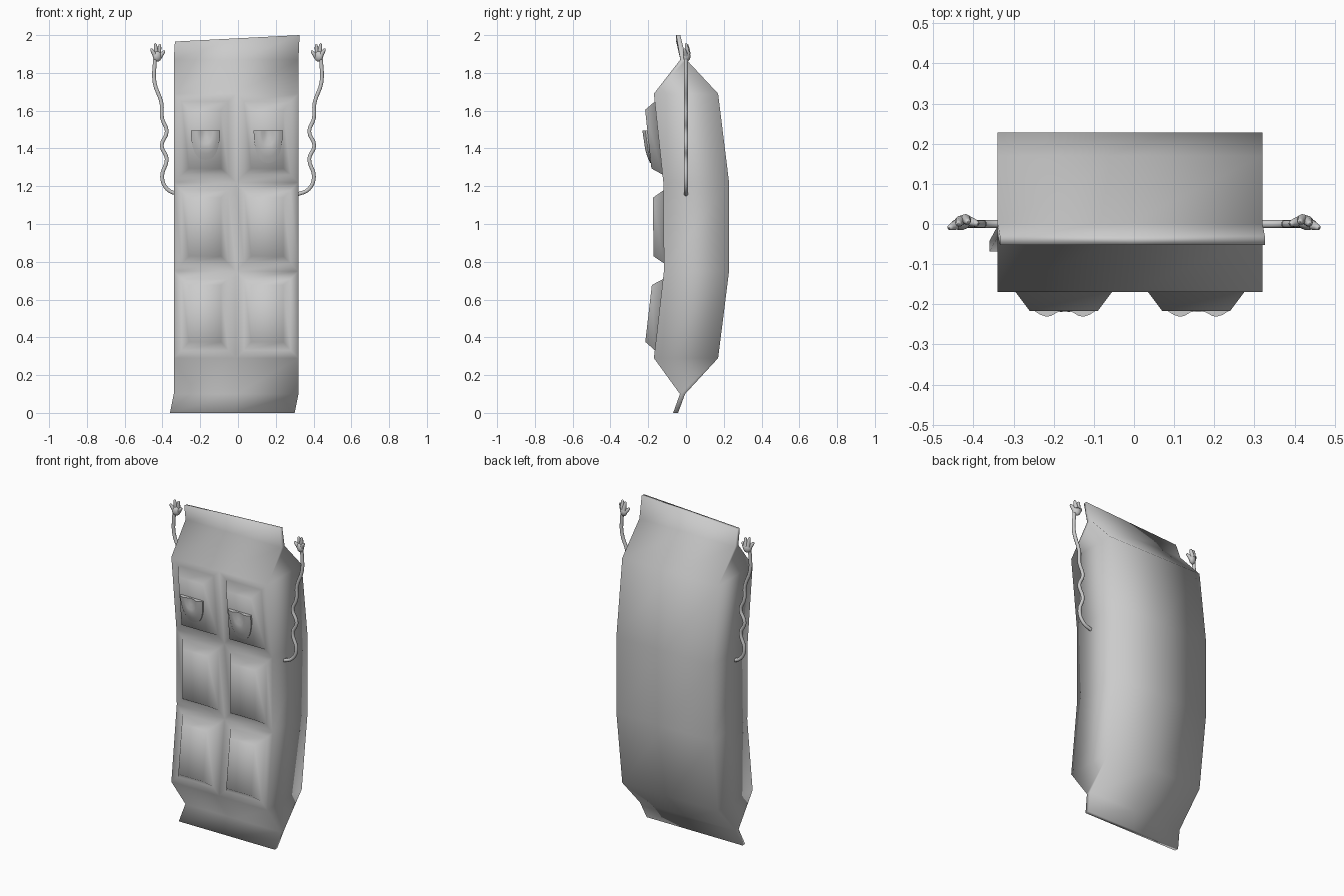
import bpy, bmesh, math
from mathutils import Vector

if "Cube" in bpy.data.objects:
    bpy.data.objects.remove(bpy.data.objects["Cube"])


def finish(name, bm):
    bmesh.ops.recalc_face_normals(bm, faces=bm.faces[:])
    me = bpy.data.meshes.new(name)
    bm.to_mesh(me)
    bm.free()
    ob = bpy.data.objects.new(name, me)
    bpy.context.collection.objects.link(ob)
    for p in me.polygons:
        p.use_smooth = True
    return ob


def tube(name, pts, radii, bevel=3, steps=4):
    """Round tapered tube through the points, as a mesh."""
    cu = bpy.data.curves.new(name, 'CURVE')
    cu.dimensions = '3D'
    cu.bevel_depth = 1.0
    cu.bevel_resolution = bevel
    cu.resolution_u = steps
    cu.use_fill_caps = True
    sp = cu.splines.new('BEZIER')
    sp.bezier_points.add(len(pts) - 1)
    for bp, p, r in zip(sp.bezier_points, pts, radii):
        bp.co = p
        bp.radius = r
        bp.handle_left_type = bp.handle_right_type = 'AUTO'
    ob = bpy.data.objects.new(name, cu)
    bpy.context.collection.objects.link(ob)
    bpy.ops.object.select_all(action='DESELECT')
    ob.select_set(True)
    bpy.context.view_layer.objects.active = ob
    bpy.ops.object.convert(target='MESH')
    bpy.ops.object.shade_smooth_by_angle(angle=math.radians(60))


# Wrapper body: levels of (z, front y, back y, sideways shift, z tilt)
levels = [
    (0.00, -0.068, -0.042, -0.02, 0),
    (0.10, -0.032, -0.005, 0, 0),
    (0.29, -0.17, 0.17, 0, 0),
    (0.75, -0.117, 0.228, 0, 0),
    (1.22, -0.12, 0.228, 0, 0),
    (1.69, -0.17, 0.17, 0, 0),
    (1.87, -0.03, 0.002, 0, 0),
    (1.983, -0.052, -0.03, 0.006, 0.017),
]
bm = bmesh.new()
rings = []
for z, yf, yb, dx, tilt in levels:
    ring = []
    for y, cols in ((yf, (-1, 0, 1)), (yb, (1, 0, -1))):
        for c in cols:
            ring.append(bm.verts.new((-0.01 + 0.33 * c + dx, y, z + tilt * c)))
    rings.append(ring)
tiles = []
for i in range(len(rings) - 1):
    a, b = rings[i], rings[i + 1]
    for j in range(6):
        k = (j + 1) % 6
        f = bm.faces.new((a[j], a[k], b[k], b[j]))
        if j < 2 and 2 <= i <= 4:
            tiles.append(f)
bm.faces.new(rings[0][::-1])
bm.faces.new(rings[-1])
bm.normal_update()
# Raised tiles on the front
bmesh.ops.inset_individual(bm, faces=tiles, thickness=0.042, use_even_offset=True)
bm.normal_update()
bmesh.ops.inset_individual(bm, faces=tiles, thickness=0.038, depth=0.055, use_even_offset=True)
finish("wrapper_body", bm)


# Half-round eyes with a dished centre
def eye(name, cx, half, drop):
    bm = bmesh.new()
    bumps = [(0, 0.0), (0.25, 0.004), (0.45, 0.013), (0.6, 0.015), (0.8, 0.01), (1.0, 0.0)]
    n = 20
    rows = []
    for r, h in bumps:
        row = []
        for i in range(n + 1):
            t = math.pi * i / n
            c, s = math.cos(t), max(math.sin(t), 0)
            x = r * half * math.copysign(abs(c) ** 0.8, c)
            z = -r * drop * s ** 0.9
            row.append(bm.verts.new((cx + x, -0.216 - h - 0.15 * z, 1.495 + z)))
        rows.append(row)
    for a, b in zip(rows, rows[1:]):
        for i in range(n):
            bm.faces.new((a[i], b[i], b[i + 1], a[i + 1]))
    bmesh.ops.remove_doubles(bm, verts=bm.verts[:], dist=0.0004)
    edges = [e for e in bm.edges if e.is_boundary]
    ret = bmesh.ops.extrude_edge_only(bm, edges=edges)
    for v in ret['geom']:
        if isinstance(v, bmesh.types.BMVert):
            v.co.y = -0.195 - 0.1 * (v.co.z - 1.495)
    ob = finish(name, bm)
    bpy.context.view_layer.objects.active = ob
    bpy.ops.object.select_all(action='DESELECT')
    ob.select_set(True)
    bpy.ops.object.shade_smooth_by_angle(angle=math.radians(45))


eye("eye_left", -0.172, 0.077, 0.155)
eye("eye_right", 0.160, 0.077, 0.172)

# Wavy arms and small hands, mirrored left and right
arm_path = [(0.31, 1.155), (0.375, 1.185), (0.402, 1.25), (0.377, 1.345), (0.404, 1.415),
            (0.377, 1.49), (0.402, 1.56), (0.405, 1.64), (0.442, 1.75), (0.440, 1.87)]
fingers = [((0.415, 0.008, 1.885), (0.388, 0.0, 1.917)),
           ((0.420, 0.012, 1.90), (0.413, 0.005, 1.953)),
           ((0.432, 0.008, 1.90), (0.438, 0.0, 1.957)),
           ((0.438, 0.0, 1.89), (0.461, -0.01, 1.928))]
for s, side in ((-1, "left"), (1, "right")):
    tube(f"arm_{side}", [(s * x, 0, z) for x, z in arm_path], [0.0105] * len(arm_path))
    bm = bmesh.new()
    bmesh.ops.create_uvsphere(bm, u_segments=16, v_segments=10, radius=1)
    for v in bm.verts:
        v.co = Vector((s * (0.427 + 0.024 * v.co.x), 0.004 + 0.019 * v.co.y - 0.005 * v.co.x,
                       1.888 + 0.028 * v.co.z))
    finish(f"palm_{side}", bm)
    for i, (a, b) in enumerate(fingers):
        a, b = Vector(a), Vector(b)
        pts = [a, a.lerp(b, 0.6), a.lerp(b, 0.9), b]
        tube(f"finger_{side}_{i + 1}", [(s * p.x, p.y, p.z) for p in pts],
             [0.013, 0.010, 0.007, 0.002], steps=3)
